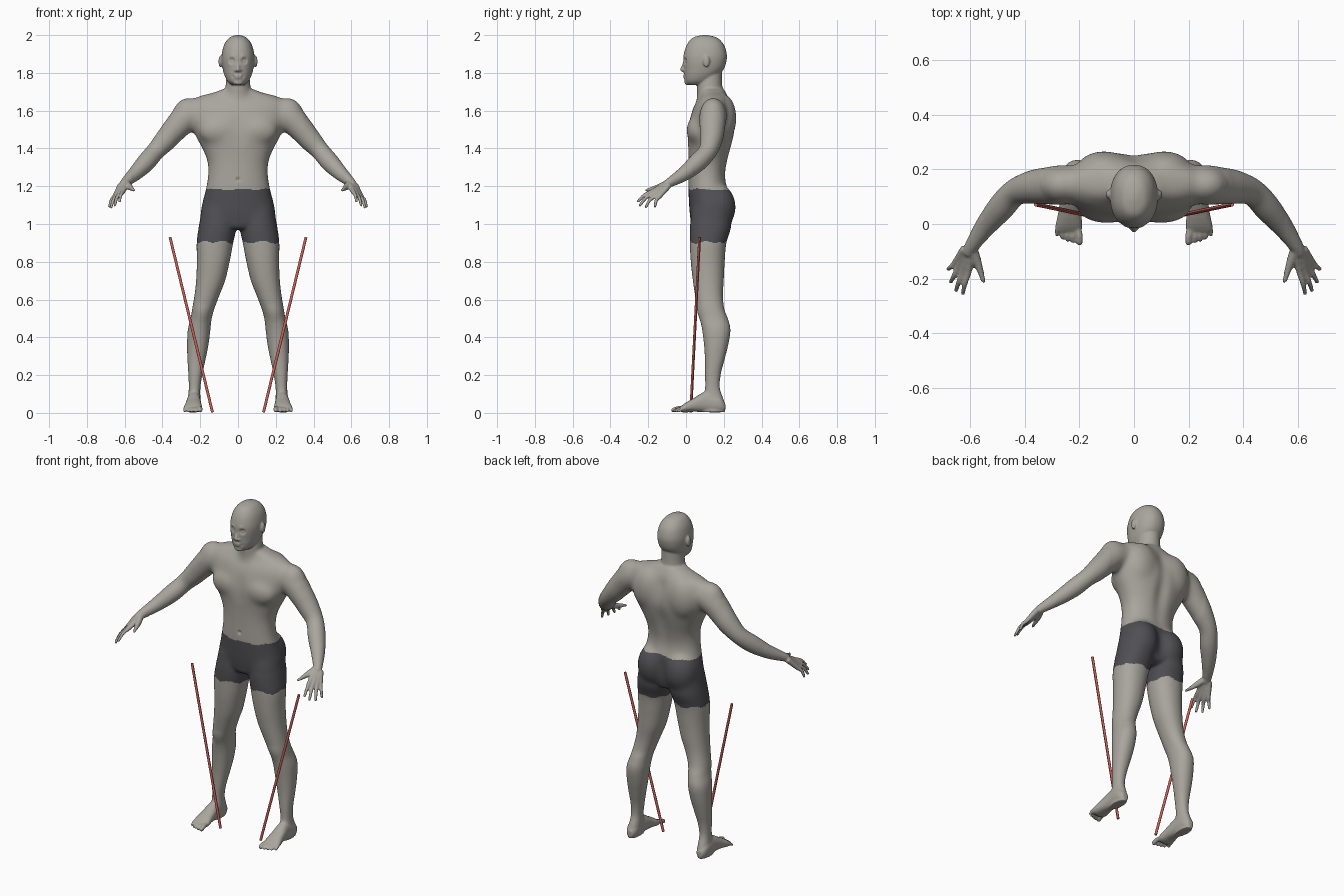
import bpy, bmesh, math
from mathutils import Vector, Matrix

if "Cube" in bpy.data.objects:
    bpy.data.objects.remove(bpy.data.objects["Cube"])


def material(name, rgb):
    m = bpy.data.materials.new(name)
    m.use_nodes = True
    m.diffuse_color = (*rgb, 1)
    m.node_tree.nodes["Principled BSDF"].inputs["Base Color"].default_value = (*rgb, 1)
    return m


skin = material("warm grey skin", (0.4, 0.38, 0.34))
cloth = material("charcoal cloth", (0.08, 0.079, 0.088))
red = material("red pole", (0.6, 0.12, 0.1))


def refine(rows, steps=5):
    """Catmull-Rom interpolation of control rows."""
    out = []
    for i in range(len(rows) - 1):
        quad = [rows[max(0, min(len(rows) - 1, i + k))] for k in (-1, 0, 1, 2)]
        for s in range(steps):
            t = s / steps
            out.append([0.5 * (2 * b + (c - a) * t + (2 * a - 5 * b + 4 * c - d) * t * t
                               + (3 * b - a - 3 * c + d) * t ** 3) for a, b, c, d in zip(*quad)])
    return out + [list(rows[-1])]


def skin_rings(bm, rings):
    loops = [[bm.verts.new(p) for p in ring] for ring in rings]
    n = len(loops[0])
    for a, b in zip(loops, loops[1:]):
        for i in range(n):
            bm.faces.new((a[i], a[(i + 1) % n], b[(i + 1) % n], b[i]))
    bm.faces.new(loops[0][::-1])
    bm.faces.new(loops[-1])


def loft(bm, rows, power=2.0, along="z", n=32):
    """Rows: station, centre x, half width, low and high edge of the depth."""
    rings = []
    for t, cx, w, lo, hi in refine(rows):
        ring = []
        for i in range(n):
            a = math.tau * i / n
            c, s = math.cos(a), math.sin(a)
            x = cx + w * math.copysign(abs(c) ** (2 / power), c)
            d = (lo + hi) / 2 + (hi - lo) / 2 * math.copysign(abs(s) ** (2 / power), s)
            ring.append((x, d, t) if along == "z" else (x, t, d))
        rings.append(ring)
    skin_rings(bm, rings)


def blob(bm, centre, radii):
    bmesh.ops.create_uvsphere(bm, u_segments=24, v_segments=16, radius=1,
                              matrix=Matrix.Translation(centre) @ Matrix.Diagonal((*radii, 1)))


def tube(bm, rows, n=20):
    """Rows: x, y, z, radius; the far end is rounded."""
    pts = refine(rows)
    rings = []
    for i, p in enumerate(pts):
        a, b = pts[max(i - 1, 0)], pts[min(i + 1, len(pts) - 1)]
        q = (Vector(b[:3]) - Vector(a[:3])).to_track_quat("Z", "Y")
        rings.append([Vector(p[:3]) + q @ Vector((math.cos(math.tau * k / n), math.sin(math.tau * k / n), 0)) * p[3]
                      for k in range(n)])
    skin_rings(bm, rings)
    blob(bm, rows[-1][:3], [rows[-1][3]] * 3)


bm = bmesh.new()

# Left leg
loft(bm, [(1.08, .1, .093, .03, .24), (.98, .109, .1, .02, .238), (.9, .122, .097, .02, .214),
          (.8, .131, .087, .025, .205), (.7, .145, .077, .036, .2), (.62, .165, .066, .048, .196),
          (.55, .184, .059, .06, .203), (.5, .195, .056, .072, .222), (.44, .206, .06, .085, .236),
          (.36, .213, .057, .095, .224), (.28, .22, .048, .1, .204), (.2, .226, .037, .1, .184),
          (.13, .23, .031, .1, .18), (.07, .232, .033, .09, .2), (.004, .235, .03, .08, .208)], 2.15)

# Left foot and toes
loft(bm, [(.208, .235, .018, .012, .05), (.175, .235, .034, .002, .09), (.1, .234, .036, .004, .11),
          (.04, .236, .042, .006, .078), (-.005, .238, .049, .002, .052), (-.028, .24, .046, .005, .034)],
     2.3, "y")
for k in range(5):
    x = .2 + (.0045 + .0195 * k if k else 0)
    r = .0075 if k else .0125
    tip = -.066 + .0017 * k * k
    tube(bm, [(x * .8 + .048, tip + .06, .026, r), (x, tip + .022, .023, r), (x, tip, r + .002, r)])

# Left arm
tube(bm, [(.12, .15, 1.59, .06), (.2, .147, 1.592, .068), (.27, .143, 1.567, .075), (.325, .139, 1.51, .069),
          (.378, .134, 1.45, .061), (.437, .115, 1.385, .05), (.488, .06, 1.325, .05),
          (.545, -.01, 1.266, .039), (.595, -.082, 1.222, .026), (.604, -.1, 1.211, .023)])

# Left hand: each finger runs from wrist through knuckle to tip
fingers = [((.606, -.172, 1.176), (.627, -.254, 1.12)), ((.626, -.172, 1.162), (.652, -.243, 1.1)),
           ((.643, -.16, 1.15), (.671, -.212, 1.09)), ((.654, -.14, 1.146), (.68, -.164, 1.094))]
for k, (knuckle, tip) in enumerate(fingers):
    start = Vector((.592 + .009 * k, -.092, 1.218 - .004 * k))
    middle = Vector(knuckle).lerp(Vector(tip), .5) + Vector((.003, -.005, .007))
    tube(bm, [(*start, .018), (*knuckle, .0122), (*middle, .0095), (*tip, .0078)])
tube(bm, [(.592, -.095, 1.215, .02), (.572, -.145, 1.195, .016), (.558, -.185, 1.185, .0115),
          (.551, -.212, 1.178, .009)])

# Left muscles and ear: centre, radii
for centre, radii in [((.1, .06, 1.495), (.11, .058, .08)), ((.262, .143, 1.578), (.085, .07, .092)),
                      ((.11, .195, 1.56), (.105, .073, .13)), ((.09, .165, 1.09), (.1, .1, .125)),
                      ((.094, .108, 1.86), (.009, .017, .031))]:
    blob(bm, centre, radii)

# Mirror every left part to the right
copy = bmesh.ops.duplicate(bm, geom=bm.verts[:] + bm.edges[:] + bm.faces[:])["geom"]
bmesh.ops.scale(bm, vec=(-1, 1, 1), verts=[g for g in copy if isinstance(g, bmesh.types.BMVert)])

# Torso, neck and head
loft(bm, [(1.715, 0, .075, .075, .2), (1.695, 0, .135, .08, .212), (1.672, 0, .22, .075, .225),
          (1.63, 0, .262, .045, .245), (1.56, 0, .262, .02, .258), (1.5, 0, .24, .008, .26),
          (1.45, 0, .217, .006, .252), (1.4, 0, .19, .01, .24), (1.33, 0, .162, .012, .222),
          (1.26, 0, .159, .012, .21), (1.19, 0, .17, .012, .22), (1.12, 0, .187, .015, .238),
          (1.05, 0, .197, .02, .24), (.99, 0, .15, .03, .215), (.97, 0, .08, .05, .18)], 2.2, n=48)
loft(bm, [(1.82, 0, .058, .07, .19), (1.73, 0, .066, .058, .192), (1.69, 0, .076, .058, .206),
          (1.64, 0, .11, .055, .225)])
loft(bm, [(2, 0, .012, .085, .115), (1.986, 0, .046, .035, .165), (1.95, 0, .073, .005, .2),
          (1.9, 0, .086, -.012, .216), (1.86, 0, .087, -.015, .214), (1.82, 0, .081, -.012, .2),
          (1.785, 0, .071, -.01, .17), (1.755, 0, .055, -.005, .135), (1.737, 0, .034, .01, .1)], 2.2)

# Nose, lips and chin
tube(bm, [(0, .002, 1.872, .009), (0, -.012, 1.84, .009), (0, -.019, 1.818, .012)])
for centre, radii in [((-.012, -.01, 1.814), (.01, .011, .008)), ((.012, -.01, 1.814), (.01, .011, .008)),
                      ((0, -.009, 1.786), (.022, .006, .005)), ((0, -.008, 1.775), (.019, .006, .005)),
                      ((0, .004, 1.75), (.026, .012, .014))]:
    blob(bm, centre, radii)
bmesh.ops.recalc_face_normals(bm, faces=bm.faces)
mesh = bpy.data.meshes.new("body")
bm.to_mesh(mesh)
bm.free()
body = bpy.data.objects.new("body", mesh)
bpy.context.collection.objects.link(body)

# Fuse all parts into one surface
fuse = body.modifiers.new("fuse", "REMESH")
fuse.mode = "VOXEL"
fuse.voxel_size = .0055
fused = bpy.data.meshes.new_from_object(body.evaluated_get(bpy.context.evaluated_depsgraph_get()))
body.modifiers.clear()
body.data = fused
fused.name = "body"
fused.materials.clear()
fused.materials.append(skin)
fused.materials.append(cloth)

bm = bmesh.new()
bm.from_mesh(fused)


def push(x, y, z, radius, dy):
    """Mirrored soft dent or bump along the depth."""
    for side in ((1, -1) if x else (1,)):
        c = Vector((x * side, y, z))
        for v in bm.verts:
            if abs(v.co.z - z) < radius:
                f = 1 - (v.co - c).length_squared / radius ** 2
                if f > 0:
                    v.co.y += dy * f * f


def soften(times, rule):
    verts = [v for v in bm.verts if rule(v.co)]
    for _ in range(times):
        bmesh.ops.smooth_vert(bm, verts=verts, factor=.5, use_axis_x=True, use_axis_y=True, use_axis_z=True)


# Spine furrow, breastbone, belly line and cleft between the buttocks
for k in range(22):
    push(0, .235, 1.22 + .02 * k, .05, -.008)
for k in range(8):
    push(0, .005, 1.43 + .02 * k, .045, .004)
    push(0, .012, 1.25 + .02 * k, .035, .002)
    push(0, .25, 1.0 + .02 * k, .05, -.011)
soften(50, lambda p: 1.0 < p.z < 1.705 and abs(p.x) < .34)
soften(11, lambda p: .07 < p.z < 1.725 and abs(p.x) < .56)
soften(1, lambda p: True)

# Eye sockets, eyeballs, brow, mouth corners, navel, kneecaps
for row in [(.032, -.005, 1.864, .024, .011), (.032, .004, 1.862, .012, -.006), (.03, -.012, 1.887, .02, -.003),
            (.027, -.006, 1.78, .012, .003), (0, .013, 1.235, .016, .008), (.19, .065, .53, .06, -.004)]:
    push(*row)

# Shorts: a band of faces between waist and mid thigh
for f in bm.faces:
    f.smooth = True
    c = f.calc_center_median()
    hem = .903 + .006 * math.sin(c.x * 60) + .004 * math.sin(c.y * 75)
    f.material_index = int(abs(c.x) < .32 and hem < c.z < 1.184 + .004 * math.sin(c.x * 40 + c.y * 30))
bm.to_mesh(fused)
bm.free()

# Slanted poles in front of the legs
for name, side in (("left_pole", 1), ("right_pole", -1)):
    foot, top = Vector((.135 * side, .025, .003)), Vector((.36 * side, .072, .93))
    axis = top - foot
    bpy.ops.mesh.primitive_cylinder_add(vertices=12, radius=.0075, depth=axis.length, location=(foot + top) / 2,
                                        rotation=axis.to_track_quat("Z", "Y").to_euler())
    pole = bpy.context.object
    pole.name = name
    pole.data.materials.append(red)
    bpy.ops.object.shade_smooth_by_angle()
